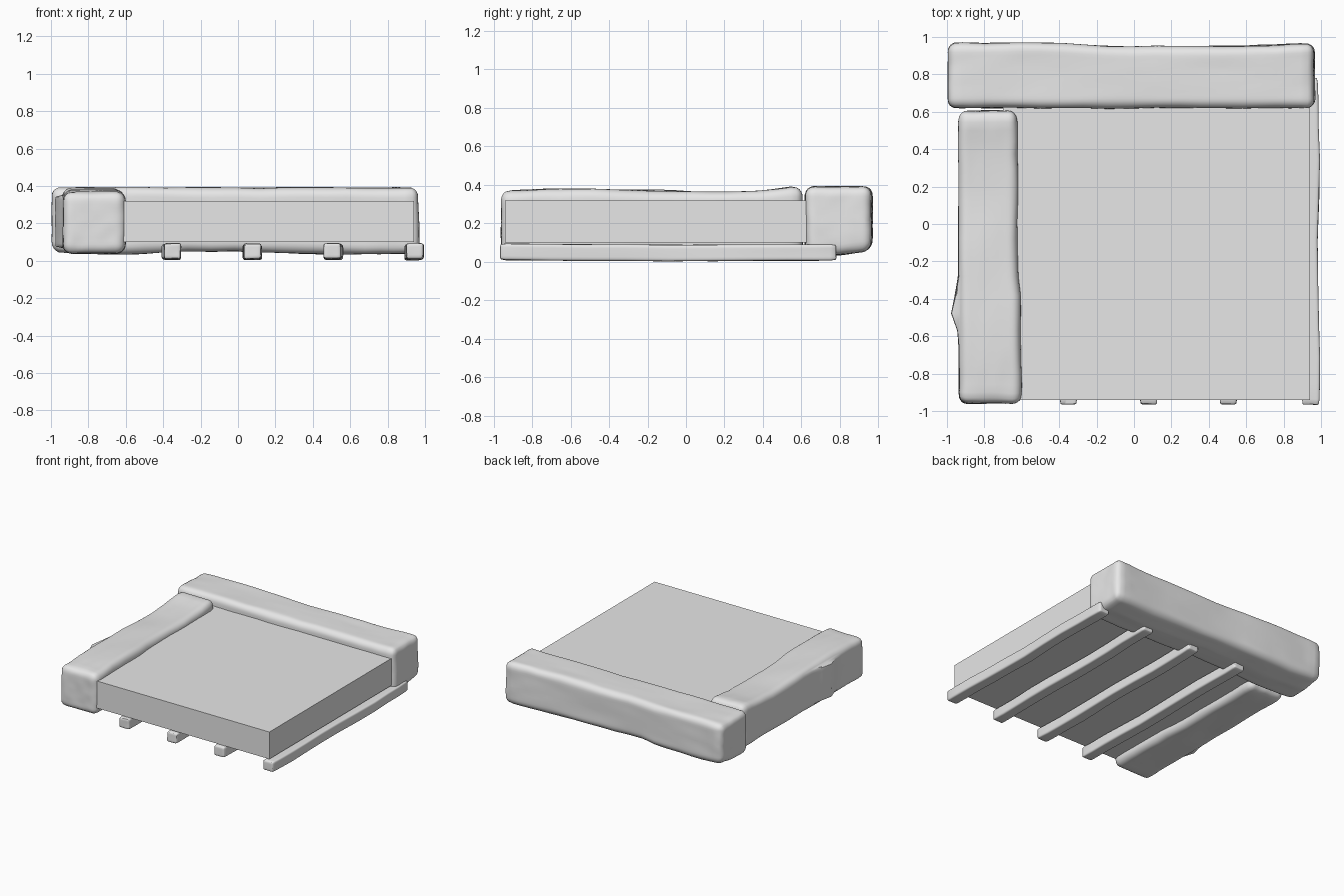
import bpy, bmesh, math
from mathutils import Vector, noise

default = bpy.data.objects.get("Cube")
if default:
    bpy.data.objects.remove(default, do_unlink=True)

GREY = (0.8, 0.8, 0.8, 1)
mat = bpy.data.materials.new("plain grey")
mat.use_nodes = True
mat.diffuse_color = GREY
mat.node_tree.nodes["Principled BSDF"].inputs["Base Color"].default_value = GREY


def finish(bm, name, smooth):
    mesh = bpy.data.meshes.new(name)
    bm.to_mesh(mesh)
    bm.free()
    mesh.materials.append(mat)
    obj = bpy.data.objects.new(name, mesh)
    bpy.context.collection.objects.link(obj)
    if smooth:
        bpy.ops.object.select_all(action='DESELECT')
        obj.select_set(True)
        bpy.context.view_layer.objects.active = obj
        bpy.ops.object.shade_smooth_by_angle(angle=math.radians(40))
    return obj


def lerp(profile, t):
    """Height of a piecewise linear profile at t."""
    for (a, u), (b, v) in zip(profile, profile[1:]):
        if t <= b:
            return u + (v - u) * max(0, (t - a) / (b - a))
    return profile[-1][1]


def rough_block(name, low, high, radius, cuts, rough, shape=None):
    """Rounded box with a worn, uneven surface."""
    low, high = Vector(low), Vector(high)
    mid, half = (low + high) / 2, (high - low) / 2
    bm = bmesh.new()
    bmesh.ops.create_cube(bm, size=2)
    bmesh.ops.subdivide_edges(bm, edges=bm.edges[:], cuts=cuts, use_grid_fill=True)
    for v in bm.verts:
        # crowd the grid towards the edges, then round them
        p = Vector([math.sin(c * math.pi / 2) * h for c, h in zip(v.co, half)])
        core = Vector([max(radius - h, min(h - radius, c)) for c, h in zip(p, half)])
        off = p - core
        p = core + off.normalized() * min(radius, off.length)
        p += mid
        if shape:
            shape(p, mid)
        wobble = noise.noise_vector(p * 5 + low * 3) + noise.noise_vector(p * 14) * 0.5
        v.co = p + wobble * rough
    return finish(bm, name, True)


def back_shape(p, mid):
    # long sagging back face and underside
    if p.y > mid.y:
        p.y += lerp([(-1, 0), (-0.42, 0), (-0.2, -0.02), (0.5, -0.02), (0.9, -0.005)], p.x)
    if p.z < mid.z:
        p.z += lerp([(-1, 0.02), (-0.7, 0), (-0.3, 0.02), (0, 0.02), (0.5, 0.005)], p.x)
        p.z += max(0, p.y - 0.8) * 0.15


def side_shape(p, mid):
    # uneven top, narrower rear half and a lump on the outer face
    if p.z > mid.z:
        p.z += lerp([(-0.95, -0.012), (-0.6, 0), (0.2, -0.02), (0.4, -0.01), (0.55, 0.008)], p.y)
    if p.x > mid.x:
        p.x += lerp([(-0.95, 0), (-0.4, 0), (-0.25, -0.02)], p.y)
    elif abs(p.z - mid.z) < 0.14:
        p.x -= 0.04 * math.exp(-((p.y + 0.46) / 0.08) ** 2)


# Flat slab
bm = bmesh.new()
bmesh.ops.create_cube(bm, size=1)
for v in bm.verts:
    v.co = (0.12 + v.co.x * 1.64, -0.13 + v.co.y * 1.62, 0.21 + v.co.z * 0.22)
finish(bm, "floor_slab", False)

# Stone kerbs along the back and one side
rough_block("back_stone", (-0.995, 0.62, 0.03), (0.965, 0.97, 0.392),
            0.05, 23, 0.006, back_shape)
rough_block("side_stone", (-0.938, -0.962, 0.04), (-0.602, 0.605, 0.382),
            0.05, 23, 0.006, side_shape)

# Rough joists under the slab
for i in range(4):
    x = -0.355 + i * 0.432

    def bend(p, mid, i=i):
        p.x += 0.006 * math.sin(p.y * 6 + i * 2)
        p.z += 0.008 * p.y ** 2

    rough_block(f"joist_{i + 1}", (x - 0.046, -0.965, 0.004), (x + 0.046, 0.78, 0.088),
                0.014, 11, 0.004, bend)
